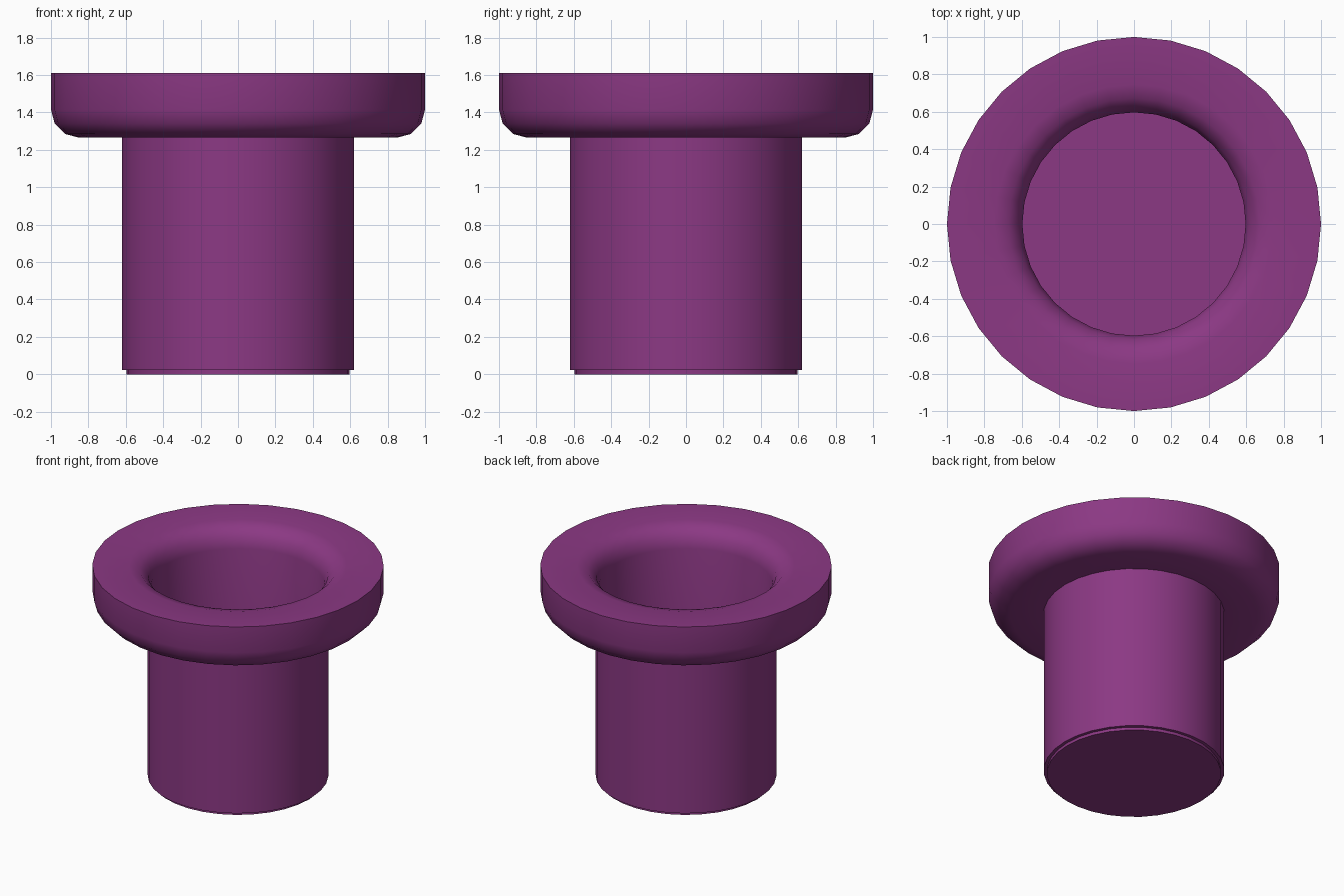
import bpy, bmesh, math

if "Cube" in bpy.data.objects:
    bpy.data.objects.remove(bpy.data.objects["Cube"])

SEGMENTS = 32
TOP, UNDER = 1.61, 1.265      # flange top and underside
R_IN, R_OUT = 0.597, 0.62     # tube radii
FILLET = 0.15


def arc(cx, cz, start, end, steps=3):
    """Points on a fillet arc, angles in degrees."""
    return [(cx + FILLET * math.cos(math.radians(start + (end - start) * i / steps)),
             cz + FILLET * math.sin(math.radians(start + (end - start) * i / steps)))
            for i in range(steps + 1)]


def lathe(name, profile, colour):
    """Spin an (r, z) profile around z; radius 0 makes a pole."""
    bm = bmesh.new()
    rings = []
    for r, z in profile:
        if r == 0:
            rings.append([bm.verts.new((0, 0, z))] * SEGMENTS)
        else:
            rings.append([bm.verts.new((r * math.cos(math.tau * i / SEGMENTS),
                                        r * math.sin(math.tau * i / SEGMENTS), z))
                          for i in range(SEGMENTS)])
    for a, b in zip(rings, rings[1:]):
        for i in range(SEGMENTS):
            j = (i + 1) % SEGMENTS
            bm.faces.new(list(dict.fromkeys((a[i], a[j], b[j], b[i]))))
    bmesh.ops.recalc_face_normals(bm, faces=bm.faces)
    mesh = bpy.data.meshes.new(name)
    bm.to_mesh(mesh)
    bm.free()
    obj = bpy.data.objects.new(name, mesh)
    bpy.context.collection.objects.link(obj)
    mat = bpy.data.materials.new("purple")
    mat.diffuse_color = colour
    mat.use_nodes = True
    mat.node_tree.nodes["Principled BSDF"].inputs["Base Color"].default_value = mat.diffuse_color
    mesh.materials.append(mat)
    bpy.context.view_layer.objects.active = obj
    obj.select_set(True)
    bpy.ops.object.shade_smooth_by_angle(angle=math.radians(40))
    return obj


# Base, stepped outer wall and rounded flange underside
profile = [(0, 0), (R_IN, 0), (R_IN, 0.022), (R_OUT, 0.022), (R_OUT, UNDER)]
profile += arc(1 - FILLET, UNDER + FILLET, -90, 0)
# Flat flange top, rounded mouth, inner wall and thin floor
profile += [(1, TOP)]
profile += arc(R_IN + FILLET, TOP - FILLET, 90, 180)
profile += [(R_IN, 0.01), (0, 0.01)]

lathe("flanged_cup", profile, (0.26, 0.04, 0.23, 1))
